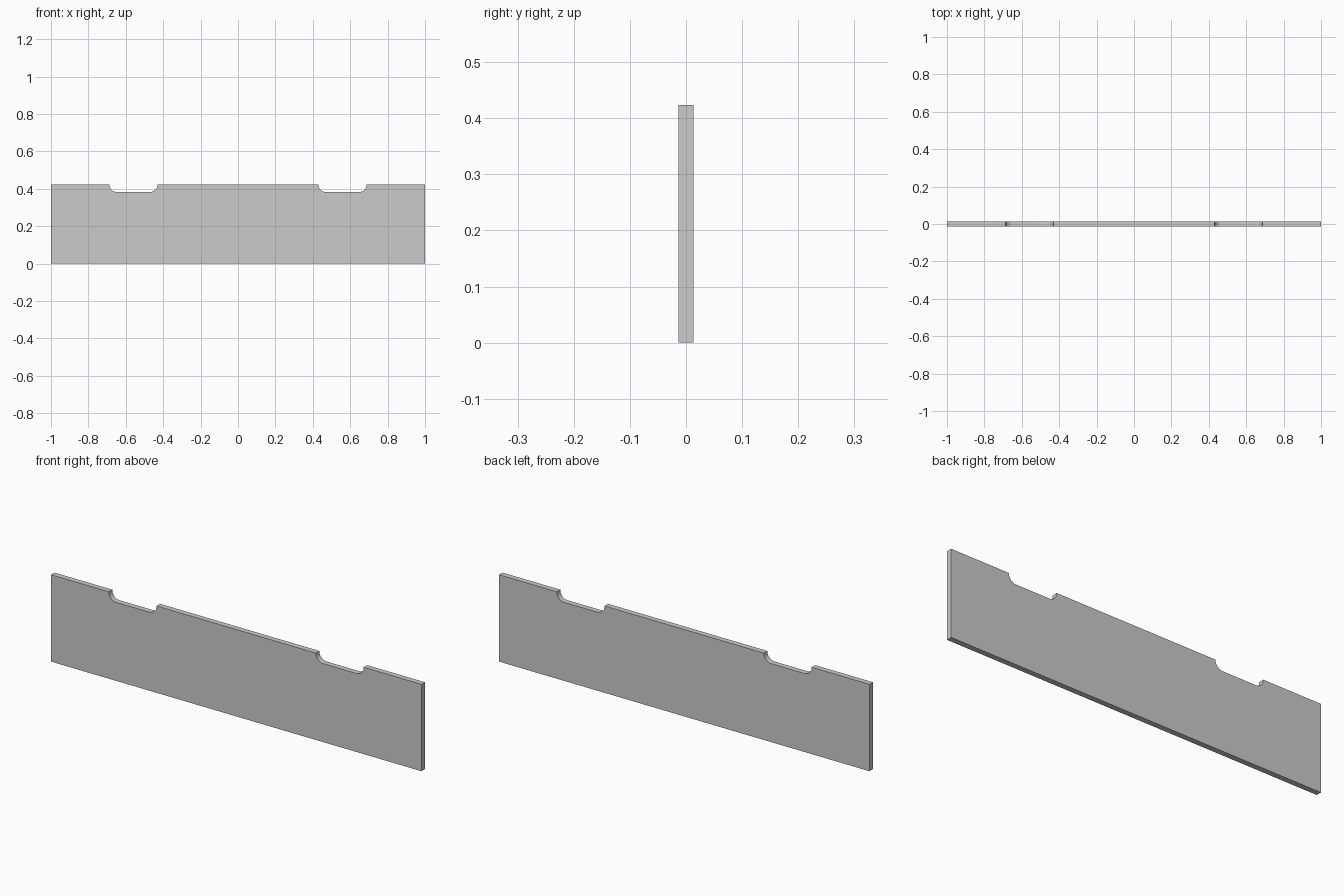
import bpy, bmesh
from math import cos, sin, pi

if "Cube" in bpy.data.objects:
    bpy.data.objects.remove(bpy.data.objects["Cube"])

HEIGHT, THICK = 0.424, 0.027
NOTCH_IN, NOTCH_OUT, NOTCH_Z, RADIUS = 0.43, 0.688, 0.383, 0.039
STEPS = 8


def notch(x0, x1):
    """Round-cornered notch outline in the top edge, from x0 to x1 (left to right)."""
    cz = NOTCH_Z + RADIUS
    pts = [(x0, HEIGHT)]
    for cx, start in ((x0 + RADIUS, pi), (x1 - RADIUS, 1.5 * pi)):
        for i in range(STEPS + 1):
            a = start + 0.5 * pi * i / STEPS
            pts.append((cx + RADIUS * cos(a), cz + RADIUS * sin(a)))
    pts.append((x1, HEIGHT))
    return pts


# Front outline of the board: two notches along the top edge
outline = [(-1, 0), (-1, HEIGHT)]
outline += notch(-NOTCH_OUT, -NOTCH_IN) + notch(NOTCH_IN, NOTCH_OUT)
outline += [(1, HEIGHT), (1, 0)]

# Extrude the outline through the board thickness
bm = bmesh.new()
face = bm.faces.new([bm.verts.new((x, -THICK / 2, z)) for x, z in outline])
ext = bmesh.ops.extrude_face_region(bm, geom=[face])
verts = [g for g in ext["geom"] if isinstance(g, bmesh.types.BMVert)]
bmesh.ops.translate(bm, verts=verts, vec=(0, THICK, 0))
bmesh.ops.recalc_face_normals(bm, faces=bm.faces[:])

mesh = bpy.data.meshes.new("notched_board")
bm.to_mesh(mesh)
bm.free()
board = bpy.data.objects.new("notched_board", mesh)
bpy.context.collection.objects.link(board)

# Smooth the notch corners, keep the edges sharp
bpy.context.view_layer.objects.active = board
board.select_set(True)
bpy.ops.object.shade_smooth_by_angle(angle=pi / 6)
